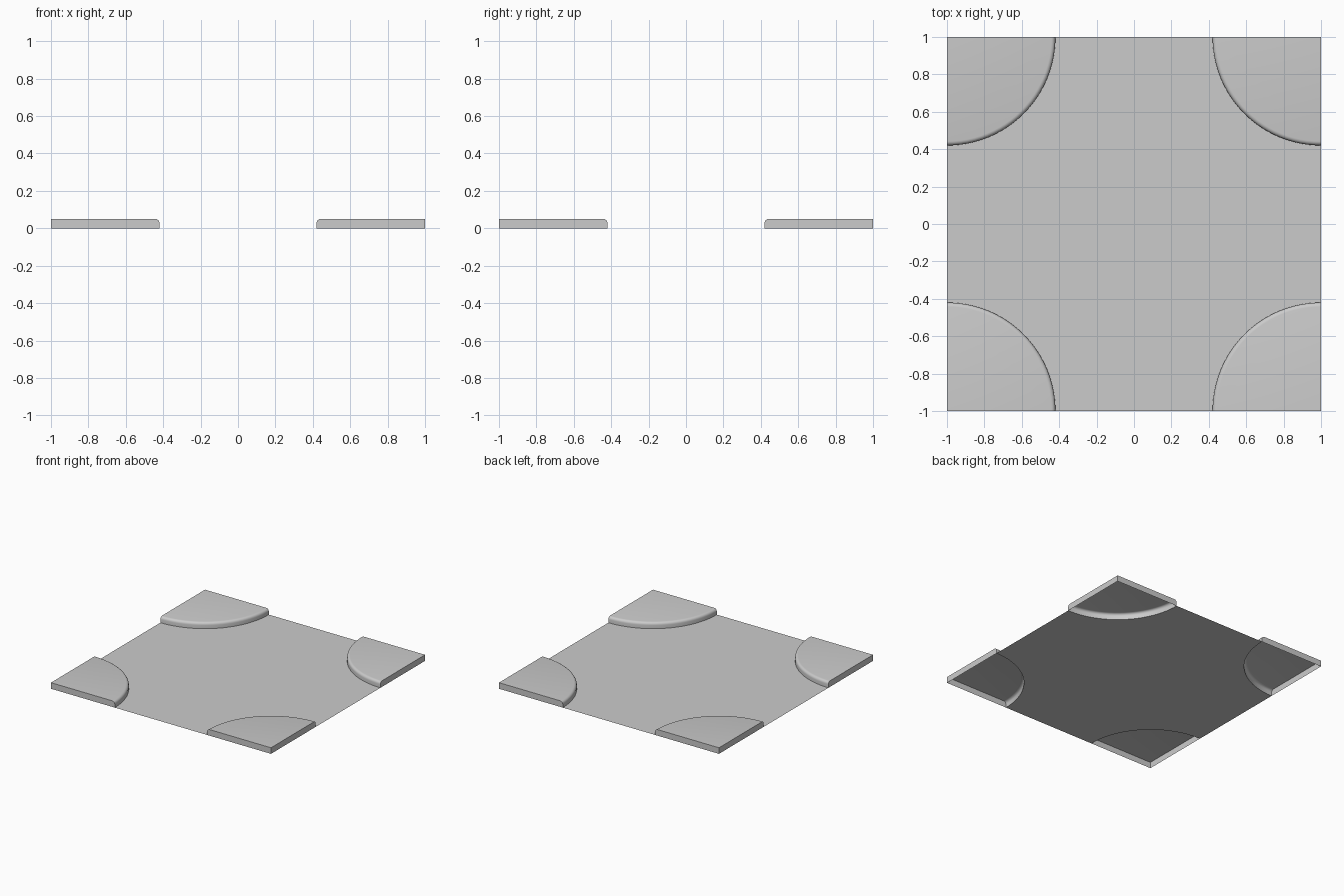
import bpy, bmesh
from math import pi, sin, cos

if "Cube" in bpy.data.objects:
    bpy.data.objects.remove(bpy.data.objects["Cube"])

R, H, BEV = 0.58, 0.05, 0.022   # corner radius, kerb height, rounded lip
SEG = 24


def arc(radius, z):
    """Quarter arc around (1, 1), from the +x side to the +y side."""
    return [(1 + radius * cos(a), 1 + radius * sin(a), z)
            for a in (1.5 * pi - 0.5 * pi * i / SEG for i in range(SEG + 1))]


def finish(name, bm, merge):
    bmesh.ops.remove_doubles(bm, verts=bm.verts, dist=1e-5)
    mesh = bpy.data.meshes.new(name)
    bm.to_mesh(mesh)
    bm.free()
    ob = bpy.data.objects.new(name, mesh)
    bpy.context.collection.objects.link(ob)
    # one quadrant is modelled, the other three are mirrored
    mod = ob.modifiers.new("mirror", 'MIRROR')
    mod.use_axis = (True, True, False)
    mod.use_mirror_merge = merge
    bpy.ops.object.select_all(action='DESELECT')
    ob.select_set(True)
    bpy.context.view_layer.objects.active = ob
    return ob


# Flat road surface, cut away under the corners
bm = bmesh.new()
outline = [(0, 0, 0), (1, 0, 0)] + arc(R, 0) + [(0, 1, 0)]
bm.faces.new([bm.verts.new(p) for p in outline])
finish("road_surface", bm, True)

# Raised pavement corner: kerb wall, rounded lip, flat top, outer walls, open below
profile = [(R, 0)] + [(R - BEV + BEV * cos(t), H - BEV + BEV * sin(t))
                      for t in (0.5 * pi * i / 4 for i in range(5))]
bm = bmesh.new()
rows = [[bm.verts.new(p) for p in arc(r, z)] for r, z in profile]
for lo, hi in zip(rows, rows[1:]):
    for i in range(SEG):
        bm.faces.new((lo[i + 1], lo[i], hi[i], hi[i + 1]))
top = bm.verts.new((1, 1, H))
base = bm.verts.new((1, 1, 0))
bm.faces.new([top] + rows[-1][::-1])
bm.faces.new([base, top] + [r[0] for r in rows[::-1]])
bm.faces.new([top, base] + [r[-1] for r in rows])
bmesh.ops.recalc_face_normals(bm, faces=bm.faces)
if max(bm.faces, key=lambda f: f.calc_area()).normal.z < 0:
    bmesh.ops.reverse_faces(bm, faces=bm.faces)
finish("pavement_corners", bm, False)
bpy.ops.object.shade_smooth_by_angle(angle=0.6)
